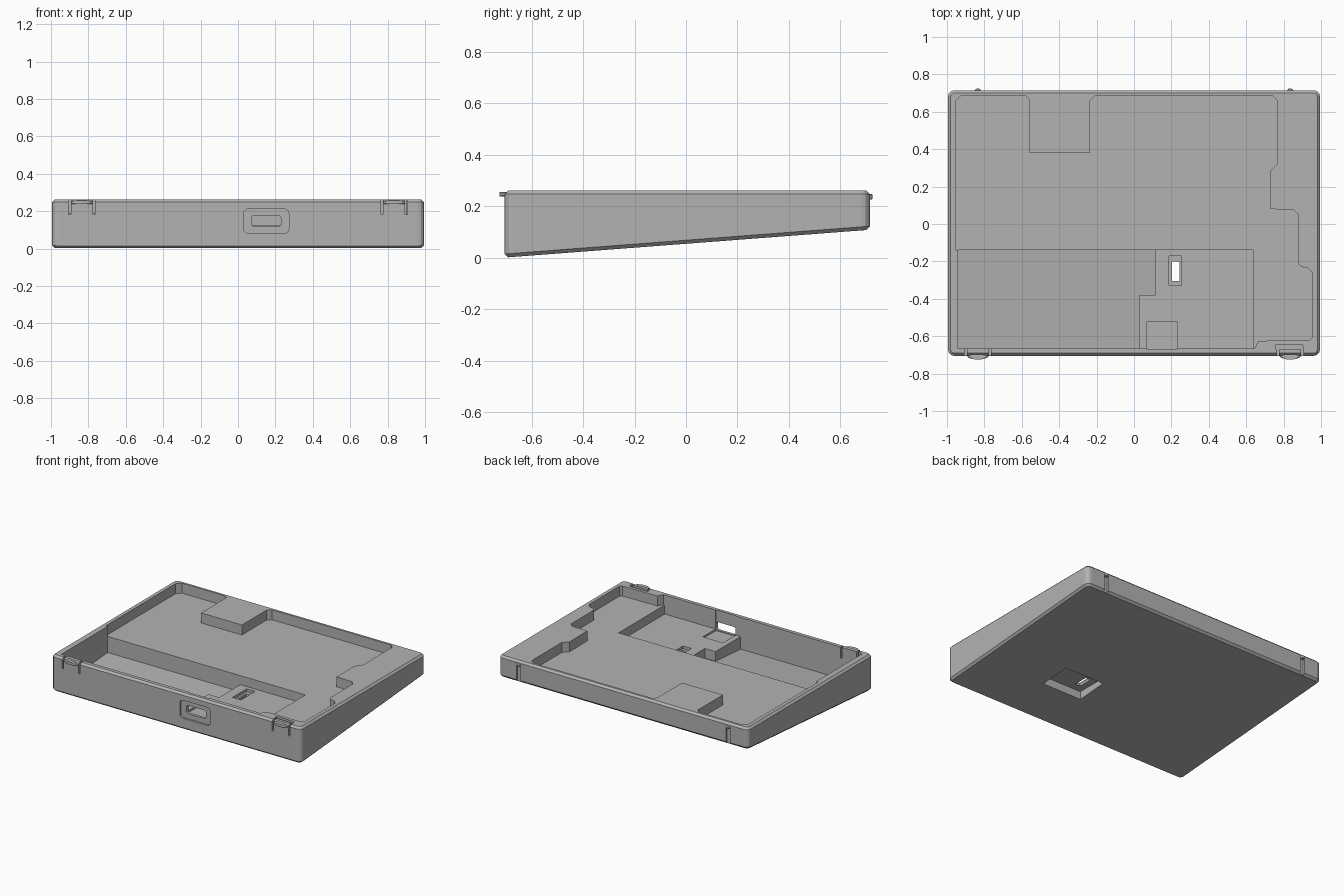
import bpy, bmesh, math

if "Cube" in bpy.data.objects:
    bpy.data.objects.remove(bpy.data.objects["Cube"], do_unlink=True)

gray = bpy.data.materials.new("plain gray")
gray.use_nodes = True
gray.diffuse_color = (0.45, 0.45, 0.45, 1)
gray.node_tree.nodes["Principled BSDF"].inputs["Base Color"].default_value = (0.45, 0.45, 0.45, 1)

TOP = 0.262
FRONT, BACK = -0.705, 0.715


def underside(y):
    """Height of the sloping base at depth y."""
    return 0.001 + 0.108 * (y - FRONT) / (BACK - FRONT)


def prism(name, outline, low, high, chamfer=0):
    """Extrude an outline upward; low may be a height or a function of y."""
    low_z = low if callable(low) else (lambda y: low)
    bm = bmesh.new()
    bottom = [bm.verts.new((x, y, low_z(y))) for x, y in outline]
    top = [bm.verts.new((x, y, high)) for x, y in outline]
    rims = [bm.faces.new(bottom), bm.faces.new(top)]
    for i in range(len(outline)):
        j = (i + 1) % len(outline)
        bm.faces.new((bottom[i], bottom[j], top[j], top[i]))
    if chamfer:
        edges = {e for f in rims for e in f.edges}
        bmesh.ops.bevel(bm, geom=list(edges), offset=chamfer, segments=1, affect='EDGES')
    bmesh.ops.recalc_face_normals(bm, faces=bm.faces)
    mesh = bpy.data.meshes.new(name)
    bm.to_mesh(mesh)
    bm.free()
    mesh.materials.append(gray)
    obj = bpy.data.objects.new(name, mesh)
    bpy.context.collection.objects.link(obj)
    return obj


def rounded(x0, x1, y0, y1, r, steps=3):
    """Rounded rectangle outline, counter-clockwise."""
    points = []
    corners = [(x1 - r, y1 - r), (x0 + r, y1 - r), (x0 + r, y0 + r), (x1 - r, y0 + r)]
    for k, (cx, cy) in enumerate(corners):
        for i in range(steps + 1):
            a = math.pi / 2 * (k + i / steps)
            points.append((cx + r * math.cos(a), cy + r * math.sin(a)))
    return points


def box(name, x0, x1, y0, y1, low, high):
    return prism(name, [(x0, y0), (x1, y0), (x1, y1), (x0, y1)], low, high)


def port(name, x0, x1, z0, z1, r, y0, y1):
    """Rounded opening running front to back."""
    obj = prism(name, rounded(x0, x1, z0, z1, r), -y1, -y0)
    for v in obj.data.vertices:
        x, z, depth = v.co
        v.co = (x, -depth, z)
    return obj


def cut(cutter):
    """Subtract a cutter from the case and discard it."""
    mod = case.modifiers.new("cut", 'BOOLEAN')
    mod.object = cutter
    mod.operation = 'DIFFERENCE'
    mod.solver = 'EXACT'
    bpy.context.view_layer.objects.active = case
    bpy.ops.object.modifier_apply(modifier=mod.name)
    bpy.data.objects.remove(cutter, do_unlink=True)


# Wedge-shaped case with chamfered rims
case = prism("case", rounded(-0.995, 0.995, FRONT, BACK, 0.035), underside, TOP, 0.014)

# Shallow stepped pocket
cut(prism("shallow_pocket", [
    (-0.955, -0.14), (-0.955, 0.655), (-0.925, 0.685), (-0.58, 0.685), (-0.56, 0.665),
    (-0.56, 0.38), (-0.235, 0.38), (-0.235, 0.66), (-0.21, 0.685), (0.74, 0.685),
    (0.765, 0.66), (0.765, 0.32), (0.73, 0.285), (0.73, 0.08), (0.855, 0.075),
    (0.88, 0.05), (0.88, -0.21), (0.895, -0.23), (0.93, -0.235), (0.955, -0.26),
    (0.955, -0.605), (0.94, -0.62), (0.665, -0.625), (0.645, -0.665),
    (-0.94, -0.665), (-0.94, -0.14)], 0.19, 0.4))

# Battery bay, circuit platform and connector seat
cut(prism("battery_bay", [(-0.94, -0.665), (0.03, -0.665), (0.03, -0.38),
                          (0.115, -0.38), (0.115, -0.14), (-0.94, -0.14)],
          lambda y: underside(y) + 0.03, 0.3))
cut(box("platform_bay", 0.02, 0.635, -0.665, -0.14, 0.125, 0.3))
cut(box("connector_seat", 0.07, 0.23, -0.67, -0.52, 0.112, 0.3))

# Front port: recessed surround and through hole
cut(port("port_recess", 0.03, 0.272, 0.082, 0.212, 0.025, -0.8, FRONT + 0.015))
cut(port("port_hole", 0.072, 0.23, 0.117, 0.177, 0.015, -0.8, -0.6))

# Switch opening and its recess under the case
cut(box("switch_recess", 0.155, 0.47, -0.36, -0.13, -0.1, 0.085))
cut(box("switch_ledge", 0.187, 0.255, -0.33, -0.17, 0.105, 0.2))
cut(box("switch_hole", 0.203, 0.243, -0.305, -0.2, 0.0, 0.2))

# Relief pocket behind the clip on the solid side
cut(box("clip_relief", 0.76, 0.9, -0.67, -0.645, 0.18, 0.4))

for side, word in ((-1, "right"), (1, "left")):
    centre = side * 0.835
    # Slits that free the clip
    for offset in (-0.065, 0.065):
        x = centre + offset
        cut(box("clip_slit", x - 0.006, x + 0.006, -0.8, -0.655, 0.182, 0.4))
    # Groove down the back
    cut(box("back_groove", centre - 0.016, centre + 0.016, BACK - 0.012, 0.8, 0, 0.226))
    # Lens-shaped clip tab
    arc = [(centre + 0.058 * math.cos(a), -0.702 + 0.023 * math.sin(a))
           for a in (math.pi * (1 + i / 12) for i in range(13))]
    arc += [(centre - 0.058, -0.685), (centre + 0.058, -0.685)]
    prism(word + "_front_clip", arc, 0.238, 0.256, 0.004)
    # Small back catch
    catch = [(centre + 0.018 * math.cos(a), 0.710 + 0.015 * math.sin(a))
             for a in (math.pi * i / 8 for i in range(9))]
    catch += [(centre - 0.018, 0.695), (centre + 0.018, 0.695)]
    prism(word + "_back_catch", catch, 0.226, 0.248, 0.003)
